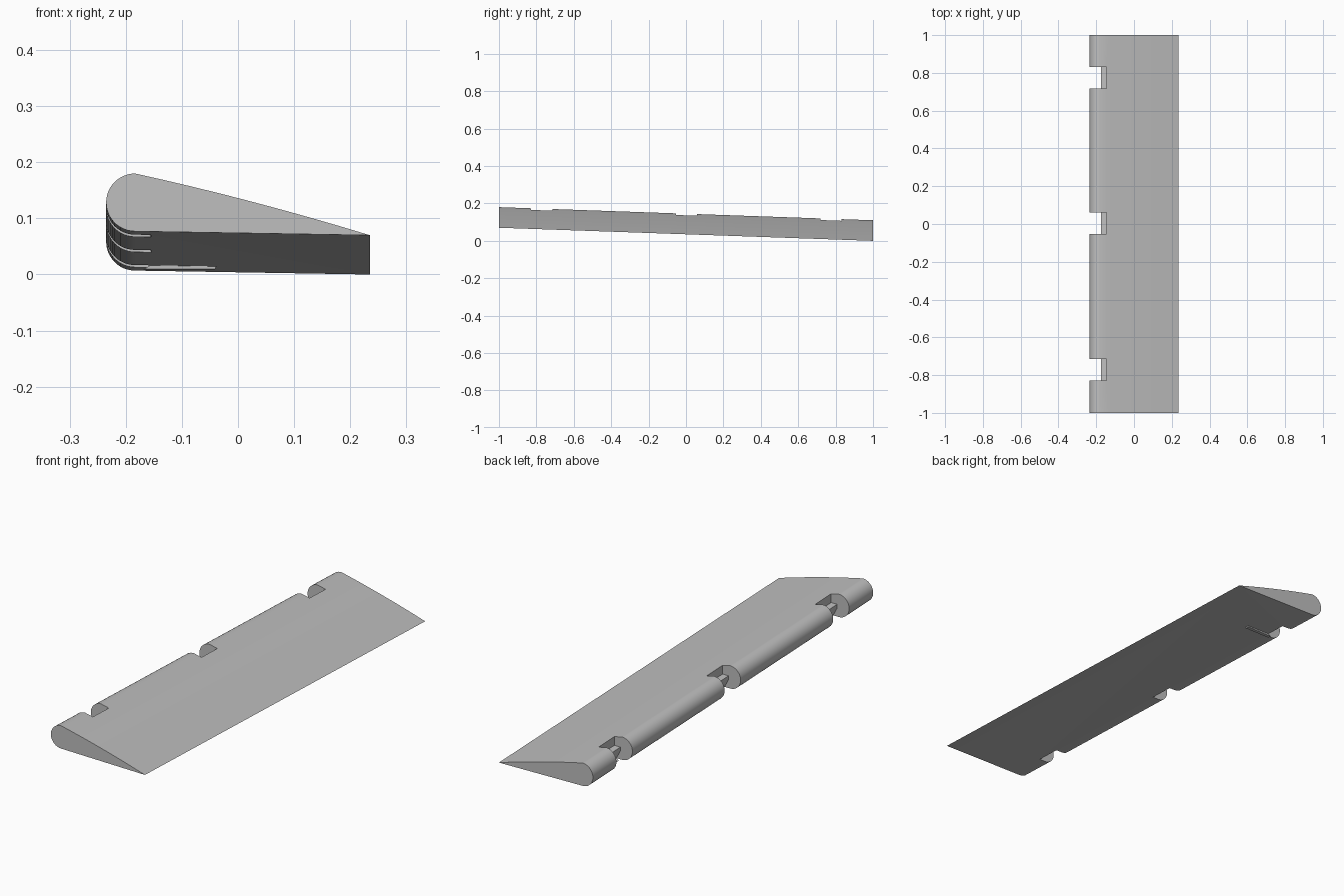
import bpy
import bmesh
from math import pi, sin, cos

cube = bpy.data.objects.get("Cube")
if cube:
    bpy.data.objects.remove(cube, do_unlink=True)

grey = bpy.data.materials.new("light grey")
grey.use_nodes = True
grey.diffuse_color = (0.52, 0.52, 0.52, 1)
grey.node_tree.nodes["Principled BSDF"].inputs["Base Color"].default_value = (0.52, 0.52, 0.52, 1)

DROP = 0.035  # the whole part sinks towards the back


def extrude(name, profile, y0, y1):
    """Extrude an (x, z) profile along y, following the downward drop."""
    bm = bmesh.new()
    ends = [[bm.verts.new((x, y, z - DROP * (y + 1))) for x, z in profile]
            for y in (y0, y1)]
    bm.faces.new(ends[0])
    bm.faces.new(ends[1][::-1])
    n = len(profile)
    for i in range(n):
        j = (i + 1) % n
        bm.faces.new((ends[0][i], ends[1][i], ends[1][j], ends[0][j]))
    bmesh.ops.recalc_face_normals(bm, faces=bm.faces)
    mesh = bpy.data.meshes.new(name)
    bm.to_mesh(mesh)
    bm.free()
    mesh.materials.append(grey)
    obj = bpy.data.objects.new(name, mesh)
    bpy.context.collection.objects.link(obj)
    return obj


def activate(obj):
    bpy.ops.object.select_all(action='DESELECT')
    obj.select_set(True)
    bpy.context.view_layer.objects.active = obj


# Wedge section: round nose, gently bulged top, flat bottom
RADIUS, NOSE_X, NOSE_Z = 0.0515, -0.1835, 0.1285
STEPS = 24
section = []
for i in range(STEPS + 1):
    a = -pi / 2 - pi * i / STEPS
    section.append((NOSE_X + RADIUS * cos(a), NOSE_Z + RADIUS * sin(a)))
for i in range(1, 9):
    t = i / 8
    section.append((NOSE_X + t * (0.235 - NOSE_X),
                    0.18 - 0.11 * t + 0.018 * t * (1 - t)))
flap = extrude("flap_body", section, -1, 1)

# Hinge notches in the nose, each leaving a small ledge inside
notch = [(-0.3, 0.05), (-0.145, 0.05), (-0.155, 0.077), (-0.175, 0.115),
         (-0.175, 0.132), (-0.145, 0.132), (-0.145, 0.25), (-0.3, 0.25)]
for y in (-0.772, 0.003, 0.775):
    cutter = extrude("notch_cutter", notch, y - 0.057, y + 0.057)
    cutter.hide_render = True
    activate(flap)
    cut = flap.modifiers.new("notch", 'BOOLEAN')
    cut.operation = 'DIFFERENCE'
    cut.solver = 'EXACT'
    cut.object = cutter
    bpy.ops.object.modifier_apply(modifier=cut.name)
    bpy.data.objects.remove(cutter, do_unlink=True)
activate(flap)
bpy.ops.object.shade_smooth_by_angle(angle=0.5)

# Thin lug below the flap beside the rear notch
lug = [(-0.168, 0.0695), (-0.041, 0.0695), (-0.036, 0.08), (-0.15, 0.08)]
extrude("lower_lug", lug, 0.718, 0.735)
